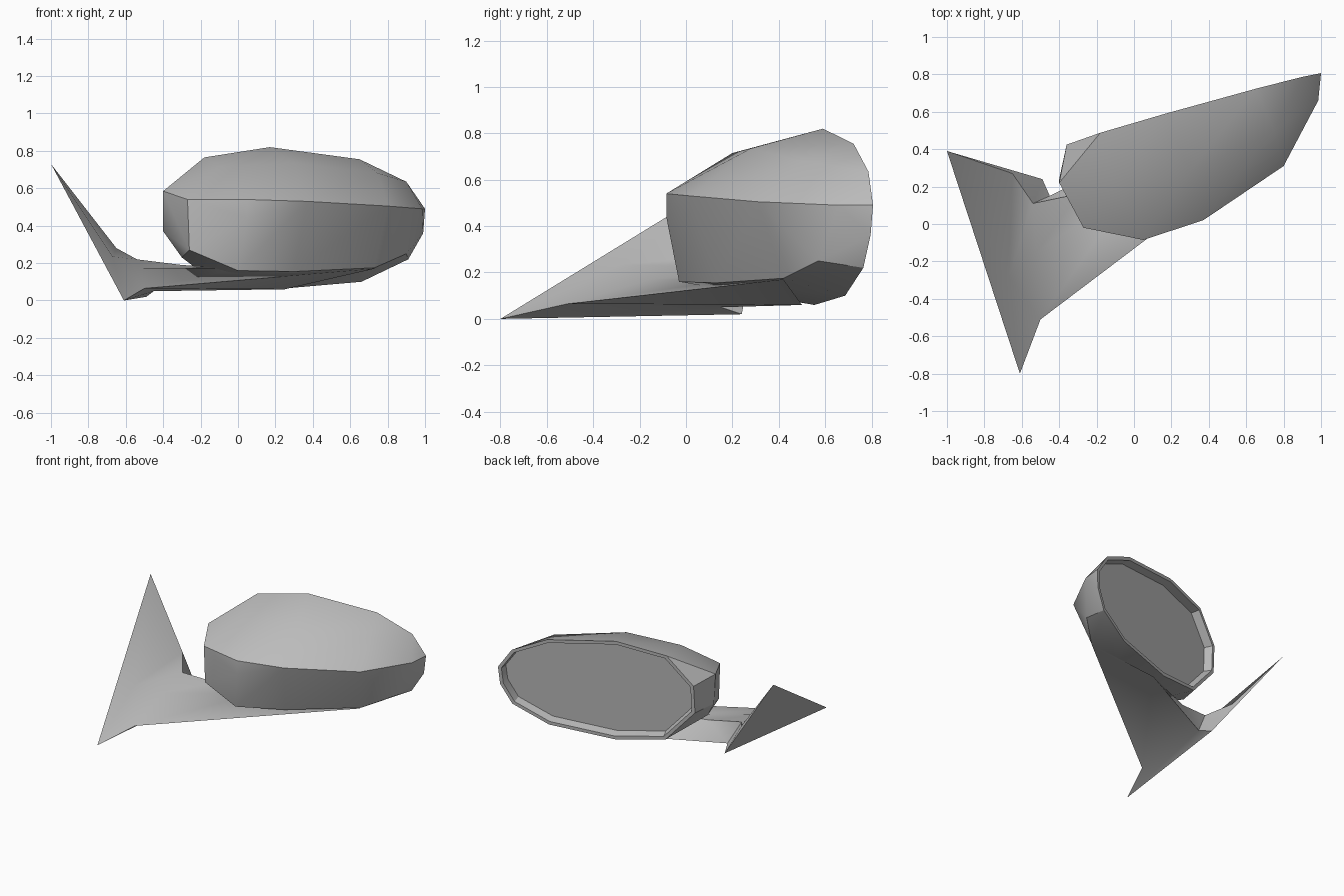
import bpy
import bmesh
import math

cube = bpy.data.objects.get("Cube")
if cube:
    bpy.data.objects.remove(cube, do_unlink=True)

grey = bpy.data.materials.new("plain_grey")
grey.use_nodes = True
colour = (0.5, 0.5, 0.5, 1)
grey.diffuse_color = colour
grey.node_tree.nodes["Principled BSDF"].inputs["Base Color"].default_value = colour


def finish(bm, name, angle):
    bmesh.ops.recalc_face_normals(bm, faces=bm.faces)
    mesh = bpy.data.meshes.new(name)
    bm.to_mesh(mesh)
    bm.free()
    mesh.materials.append(grey)
    obj = bpy.data.objects.new(name, mesh)
    bpy.context.collection.objects.link(obj)
    bpy.ops.object.select_all(action="DESELECT")
    obj.select_set(True)
    bpy.context.view_layer.objects.active = obj
    bpy.ops.object.shade_smooth_by_angle(angle=math.radians(angle))
    return obj


def rim_y(x, z):
    return 0.52 + 0.284 * x + 0.06 * (z - 0.45)


# Housing: faceted shell stretched from the rear rim to the front crease
rim = [(-.36, .56), (-.18, .765), (.17, .82), (.65, .755), (.9, .635), (1, .49),
       (.99, .36), (.91, .22), (.66, .1), (.2, .06), (-.15, .117), (-.363, .355)]
crown = [(-.1, .2, .715), (.3, .28, .735), (.75, .5, .68)]
crease = [(-.27, -.02, .54), (.05, -.085, .54), (.37, .02, .53), (.8, .31, .505), (.985, .66, .49)]
chin = [(.05, -.085, .44), (-.26, -.02, .27), (0, -.03, .16), (.3, .13, .155),
        (.73, .42, .175), (.9, .57, .25)]
inner_side = [(-.4, .22, .585), (-.4, .24, .37), (-.3, .17, .23)]

bm = bmesh.new()
rim_verts = [bm.verts.new((x, rim_y(x, z), z)) for x, z in rim]
for point in crown + crease + chin + inner_side:
    bm.verts.new(point)
bmesh.ops.convex_hull(bm, input=bm.verts[:])
loose = [v for v in bm.verts if not v.link_faces and v not in rim_verts]
bmesh.ops.delete(bm, geom=loose, context="VERTS")

# Replace the rear cap by one clean face, then inset the lip and sink the glass
cap = [f for f in bm.faces if all(v in rim_verts for v in f.verts)]
bmesh.ops.delete(bm, geom=cap, context="FACES_KEEP_BOUNDARY")
glass = bm.faces.new(rim_verts)
bmesh.ops.recalc_face_normals(bm, faces=bm.faces)
bmesh.ops.inset_region(bm, faces=[glass], thickness=0.025, depth=0)
bmesh.ops.inset_region(bm, faces=[glass], thickness=0.012, depth=-0.06)
finish(bm, "mirror_housing", 30)

# Mount: triangular sail plate blending into a wedge-shaped arm
points = {
    "apex": (-1, .39, .73), "tip": (-.61, -.8, 0), "heel": (-.49, .24, .02),
    "fold": (-.67, -.28, .235), "edge": (-.65, .27, .28), "neck": (-.54, .11, .22),
    "front": (-.5, -.51, .065), "end": (.73, .42, .17), "rear": (.25, .5, .06),
    "notch": (-.45, .15, .05), "back": (-.3, .16, .19), "root": (0, .2, .17),
    "top": (-.52, -.15, .17),
}
faces = [
    "apex heel tip", "tip fold apex", "apex fold edge", "edge fold neck",
    "apex edge heel", "edge neck heel", "neck notch heel",
    "tip front fold", "fold front top", "fold top neck", "top back neck",
    "top front root", "top root back", "front end root",
    "neck back notch", "back root rear notch", "root end rear",
    "tip heel notch front", "front notch rear end",
]
bm = bmesh.new()
verts = {name: bm.verts.new(co) for name, co in points.items()}
for face in faces:
    bm.faces.new([verts[name] for name in face.split()])
finish(bm, "sail_mount", 40)
